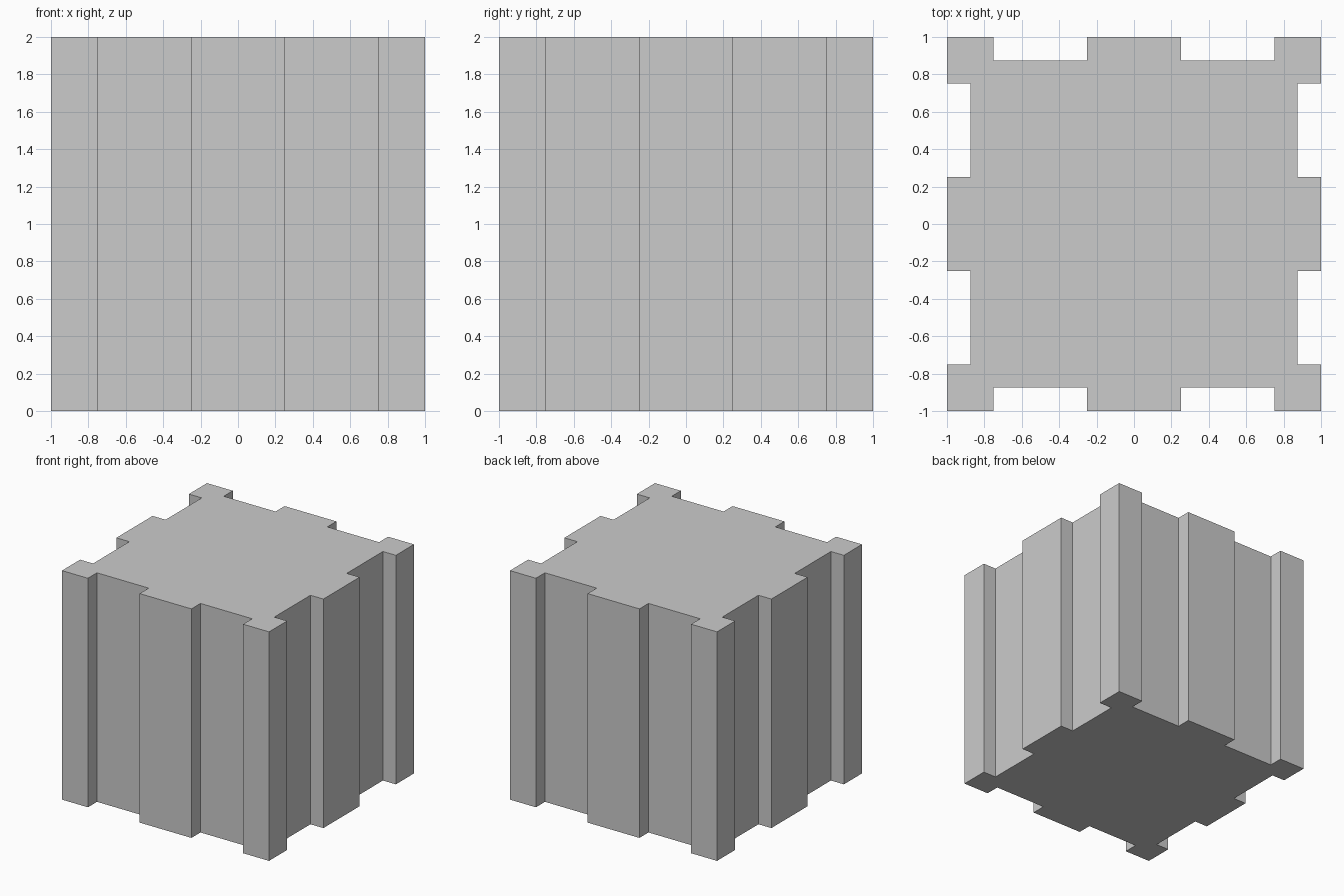
import bpy, bmesh
from math import pi
from mathutils import Matrix, Vector

if "Cube" in bpy.data.objects:
    bpy.data.objects.remove(bpy.data.objects["Cube"])

HEIGHT = 2.0
EDGE, RECESS = 1.0, 0.875      # outer face and groove floor
INNER, OUTER = 0.25, 0.75      # groove start and end along each side

# Front side of the outline, with its two grooves
side = [(-EDGE, -EDGE), (-OUTER, -EDGE), (-OUTER, -RECESS), (-INNER, -RECESS),
        (-INNER, -EDGE), (INNER, -EDGE), (INNER, -RECESS), (OUTER, -RECESS),
        (OUTER, -EDGE)]

# The same side turned around all four directions
bm = bmesh.new()
outline = []
for i in range(4):
    turn = Matrix.Rotation(i * pi / 2, 3, 'Z')
    outline += [bm.verts.new(turn @ Vector((x, y, 0))) for x, y in side]
base = bm.faces.new(outline)

# Raise the outline into a solid block
top = bmesh.ops.extrude_face_region(bm, geom=[base], use_keep_orig=True)["geom"]
bmesh.ops.translate(bm, vec=(0, 0, HEIGHT),
                    verts=[v for v in top if isinstance(v, bmesh.types.BMVert)])
bmesh.ops.recalc_face_normals(bm, faces=bm.faces)

mesh = bpy.data.meshes.new("grooved_block")
bm.to_mesh(mesh)
bm.free()
bpy.context.collection.objects.link(bpy.data.objects.new("grooved_block", mesh))
